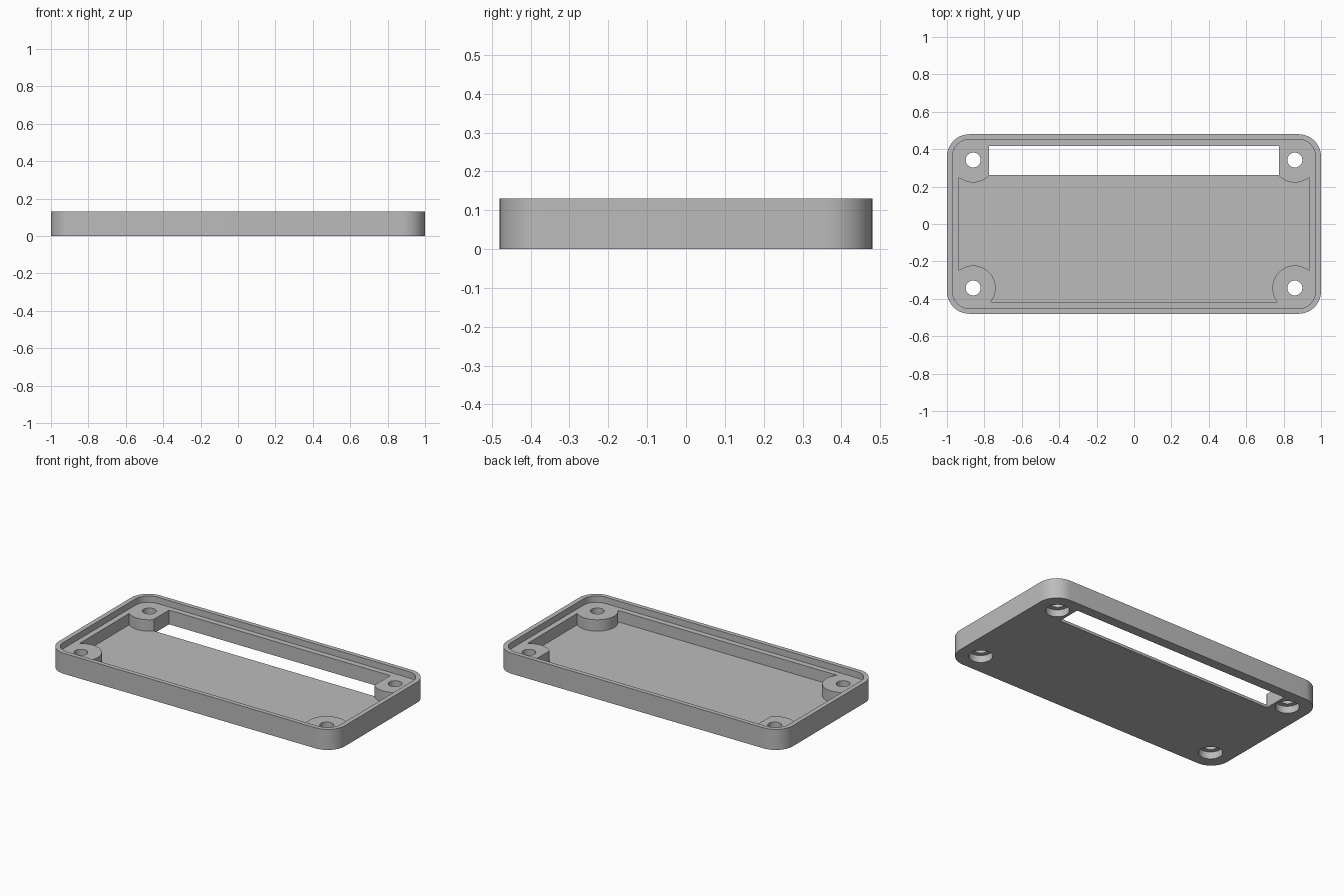
import bpy, bmesh
from math import cos, sin, pi

cube = bpy.data.objects.get("Cube")
if cube:
    bpy.data.objects.remove(cube, do_unlink=True)

# Main sizes
HALF_X, HALF_Y, HEIGHT = 1.0, 0.48, 0.13
LEDGE_Z, FLOOR_Z = 0.09, 0.018
POST_X, POST_Y, POST_R = 0.86, 0.342, 0.12
CORNERS = [(sx * POST_X, sy * POST_Y) for sx in (-1, 1) for sy in (-1, 1)]

grey = bpy.data.materials.new("plain_grey")
grey.use_nodes = True
grey.diffuse_color = (0.5, 0.5, 0.5, 1)
grey.node_tree.nodes["Principled BSDF"].inputs["Base Color"].default_value = (0.5, 0.5, 0.5, 1)


def prism(name, outline, z0, z1):
    """Extrude a closed outline from z0 to z1."""
    bm = bmesh.new()
    base = bm.faces.new([bm.verts.new((x, y, z0)) for x, y in outline])
    top = bmesh.ops.extrude_face_region(bm, geom=[base])["geom"]
    verts = [v for v in top if isinstance(v, bmesh.types.BMVert)]
    bmesh.ops.translate(bm, verts=verts, vec=(0, 0, z1 - z0))
    bmesh.ops.recalc_face_normals(bm, faces=bm.faces)
    mesh = bpy.data.meshes.new(name)
    bm.to_mesh(mesh)
    bm.free()
    mesh.materials.append(grey)
    obj = bpy.data.objects.new(name, mesh)
    bpy.context.collection.objects.link(obj)
    return obj


def rounded(hx, hy, r, steps=12):
    """Rounded rectangle, counter-clockwise from the +x +y corner."""
    points = []
    for i, (sx, sy) in enumerate([(1, 1), (-1, 1), (-1, -1), (1, -1)]):
        for k in range(steps + 1):
            a = (i + k / steps) * pi / 2
            points.append((sx * (hx - r) + r * cos(a), sy * (hy - r) + r * sin(a)))
    return points


def rect(x0, x1, y0, y1):
    return [(x0, y0), (x1, y0), (x1, y1), (x0, y1)]


def circle(cx, cy, r, n=48):
    return [(cx + r * cos(2 * pi * k / n), cy + r * sin(2 * pi * k / n)) for k in range(n)]


def cut(target, cutter):
    """Subtract the cutter from the target and remove the cutter."""
    mod = target.modifiers.new("cut", "BOOLEAN")
    mod.operation, mod.solver, mod.object = "DIFFERENCE", "EXACT", cutter
    bpy.context.view_layer.objects.active = target
    bpy.ops.object.modifier_apply(modifier=mod.name)
    bpy.data.objects.remove(cutter, do_unlink=True)


# Tray body with rounded corners and a shallow recess inside the rim
tray = prism("enclosure_tray", rounded(HALF_X, HALF_Y, 0.12), 0, HEIGHT)
cut(tray, prism("rim_recess", rounded(0.97, 0.452, 0.09), LEDGE_Z, 0.3))

# Deep pocket, leaving a round screw post in each corner
pocket = prism("pocket", rect(-0.935, 0.935, -0.416, 0.416), FLOOR_Z, 0.11)
for x, y in CORNERS:
    cut(pocket, prism("post", circle(x, y, POST_R), -0.1, 0.3))
cut(tray, pocket)

# Long slot through the floor, trimming the back posts
cut(tray, prism("slot", rect(-0.774, 0.774, 0.262, 0.416), -0.1, 0.11))

# Screw holes with counterbores underneath
for x, y in CORNERS:
    cut(tray, prism("screw_hole", circle(x, y, 0.04), -0.1, 0.3))
    cut(tray, prism("counterbore", circle(x, y, 0.069), -0.1, 0.045))

bpy.ops.object.select_all(action="DESELECT")
tray.select_set(True)
bpy.context.view_layer.objects.active = tray
bpy.ops.object.shade_smooth_by_angle()
